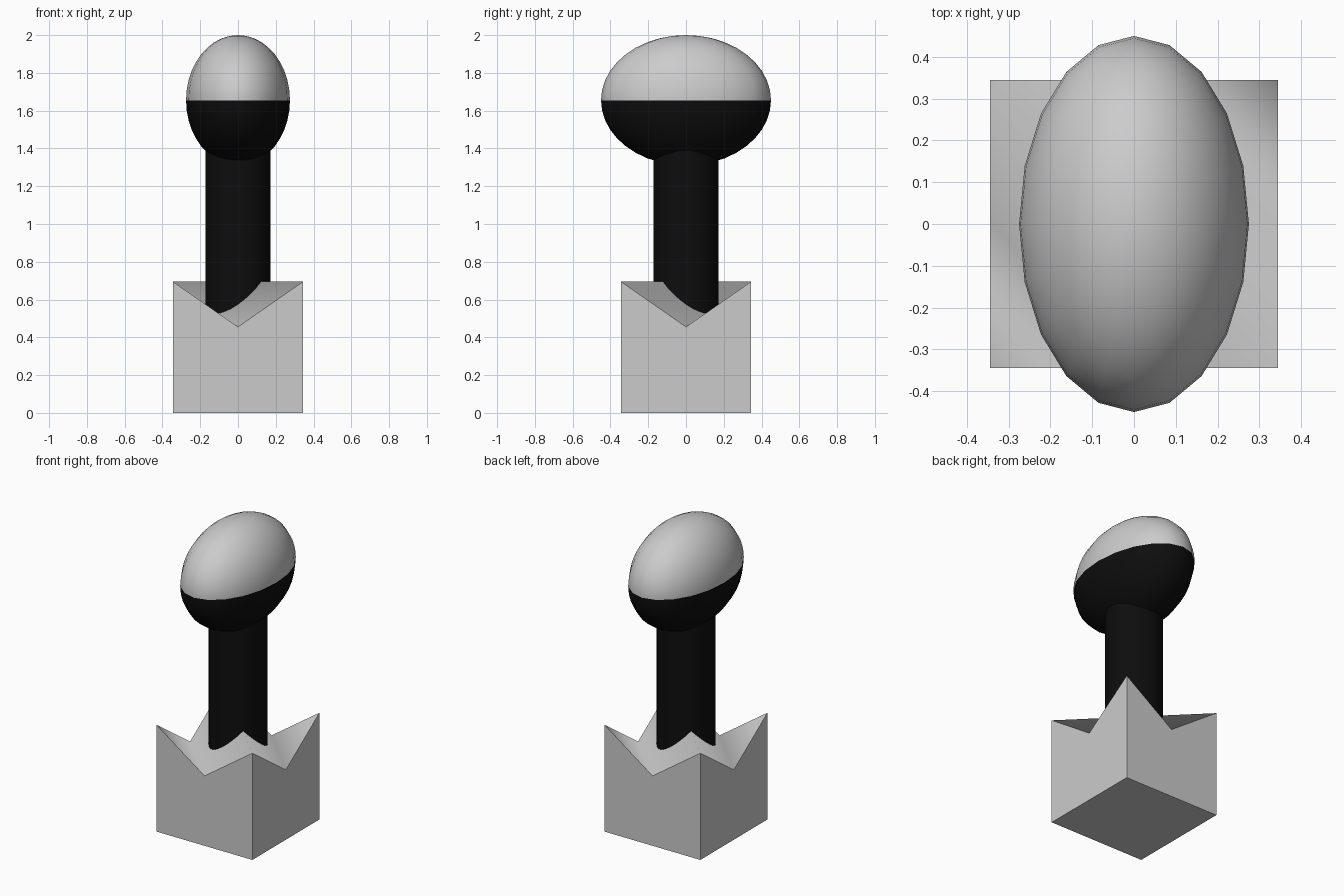
import bpy, bmesh, math

if "Cube" in bpy.data.objects:
    bpy.data.objects.remove(bpy.data.objects["Cube"])

black = bpy.data.materials.new("black")
black.diffuse_color = (0.004, 0.004, 0.004, 1)
black.use_nodes = True
black.node_tree.nodes["Principled BSDF"].inputs["Base Color"].default_value = black.diffuse_color
grey = bpy.data.materials.new("grey")
grey.diffuse_color = (0.8, 0.8, 0.8, 1)
grey.use_nodes = True
grey.node_tree.nodes["Principled BSDF"].inputs["Base Color"].default_value = grey.diffuse_color

H, TOP, NOTCH = 0.345, 0.695, 0.455


def finish(bm, name, mats=()):
    bmesh.ops.recalc_face_normals(bm, faces=bm.faces)
    me = bpy.data.meshes.new(name)
    bm.to_mesh(me)
    bm.free()
    ob = bpy.data.objects.new(name, me)
    bpy.context.collection.objects.link(ob)
    for m in mats:
        me.materials.append(m)
    return ob


# Base: block whose rim dips at each side, with a diagonal ridge across the top
bm = bmesh.new()
ring = [(-1, -1), (0, -1), (1, -1), (1, 0), (1, 1), (0, 1), (-1, 1), (-1, 0)]
top = [bm.verts.new((x * H, y * H, TOP if x * y else NOTCH)) for x, y in ring]
low = [bm.verts.new((x * H, y * H, 0)) for x, y in ring[::2]]
bm.faces.new(low[::-1])
for i in range(4):
    j = (i + 1) % 4
    bm.faces.new((low[i], low[j], top[2 * j], top[2 * i + 1], top[2 * i]))
for ids in ((0, 1, 7), (1, 2, 6, 7), (2, 3, 5, 6), (3, 4, 5)):
    bm.faces.new([top[i] for i in ids]).smooth = True
for i in range(8):
    bm.edges.get((top[i], top[(i + 1) % 8])).smooth = False
finish(bm, "base")

# Post
bm = bmesh.new()
bmesh.ops.create_cone(bm, cap_ends=True, segments=32, radius1=0.173,
                      radius2=0.173, depth=1.0)
bmesh.ops.translate(bm, verts=bm.verts, vec=(0, 0, 1.0))
for f in bm.faces:
    f.smooth = len(f.verts) == 4
for e in bm.edges:
    e.smooth = all(f.smooth for f in e.link_faces)
finish(bm, "post", [black])

# Head: ellipsoid, dark below its equator
bm = bmesh.new()
bmesh.ops.create_uvsphere(bm, u_segments=20, v_segments=20, radius=1)
for f in bm.faces:
    f.smooth = True
    f.material_index = 1 if f.calc_center_median().z < 0 else 0
bmesh.ops.scale(bm, verts=bm.verts, vec=(0.275, 0.45, 0.345))
bmesh.ops.translate(bm, verts=bm.verts, vec=(0, 0, 1.655))
finish(bm, "head", [grey, black])
